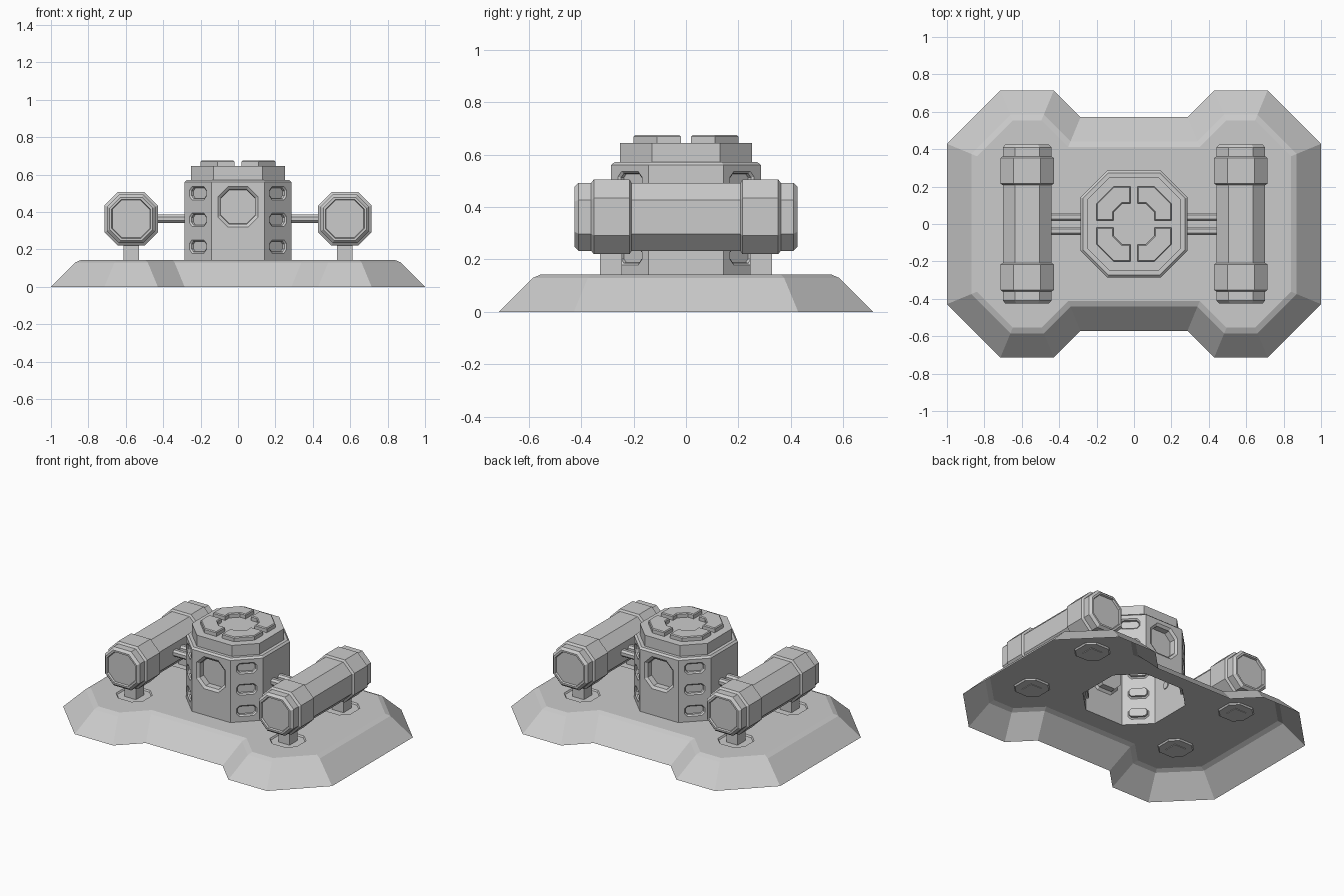
import bpy, bmesh, math
from mathutils import Matrix, Vector

if "Cube" in bpy.data.objects:
    bpy.data.objects.remove(bpy.data.objects["Cube"])

U = 1 / 7  # layout module
I4 = Matrix.Identity(4)


def sym(q):
    """Mirror a first-quadrant chain into a full counter-clockwise outline."""
    return (q + [(-x, y) for x, y in reversed(q)]
            + [(-x, -y) for x, y in q] + [(x, -y) for x, y in reversed(q)])


def octo(r, c=None):
    c = r / 2 if c is None else c
    return sym([(r, c), (c, r)])


def inset(pts, d):
    """Mitred inward offset of a counter-clockwise outline."""
    out = []
    for i, p in enumerate(pts):
        p, a, b = Vector(p), Vector(pts[i - 1]), Vector(pts[(i + 1) % len(pts)])
        e, f = (p - a).normalized(), (b - p).normalized()
        n, m = Vector((-e.y, e.x)), Vector((-f.y, f.x))
        out.append(tuple(p + (n + m) * (d / (1 + n.dot(m)))))
    return out


def shift(pts, dx, dy):
    return [(x + dx, y + dy) for x, y in pts]


def ring(bm, pts, z, m):
    return [bm.verts.new(m @ Vector((x, y, z))) for x, y in pts]


def stack(bm, levels, m=I4, bottom=False, top=True):
    """Skin a list of (outline, height) levels."""
    loops = [ring(bm, p, z, m) for p, z in levels]
    for a, b in zip(loops, loops[1:]):
        for i in range(len(a)):
            j = (i + 1) % len(a)
            bm.faces.new((a[i], a[j], b[j], b[i]))
    if bottom:
        bm.faces.new(loops[0][::-1])
    if top:
        bm.faces.new(loops[-1])


def panel(bm, outer, holes, m):
    """Flat panel with holes; each hole is (outline, [(inset, depth), ...])."""
    edges = []
    for pts in [outer] + [h[0] for h in holes]:
        vs = ring(bm, pts, 0, m)
        edges += [bm.edges.new((vs[i - 1], vs[i])) for i in range(len(vs))]
    n = m.to_3x3() @ Vector((0, 0, 1))
    res = bmesh.ops.triangle_fill(bm, edges=edges, use_beauty=True, normal=n)
    for f in [g for g in res["geom"] if isinstance(g, bmesh.types.BMFace)]:
        f.normal_update()
        if f.normal.dot(n) < 0:
            f.normal_flip()
    for pts, steps in holes:
        if steps:
            stack(bm, [(pts, 0)] + [(inset(pts, d), -z) for d, z in steps], m)


def finish(name, bm):
    bmesh.ops.remove_doubles(bm, verts=bm.verts, dist=1e-4)
    me = bpy.data.meshes.new(name)
    bm.to_mesh(me)
    bm.free()
    ob = bpy.data.objects.new(name, me)
    bpy.context.collection.objects.link(ob)
    return ob


# Base: open-bottomed sloped shell with tower opening and four foot sockets
bm = bmesh.new()
plan = sym([(7 * U, 3 * U), (5 * U, 5 * U), (3 * U, 5 * U), (2 * U, 4 * U)])
rim = inset(plan, 0.16)
stack(bm, [(plan, 0), (inset(plan, 0.13), 0.13), (rim, U)], top=False)
sockets = [(shift(octo(0.1), sx * 4 * U, sy * 2 * U), [(0.006, 0.01)])
           for sx in (-1, 1) for sy in (-1, 1)]
panel(bm, rim, [(octo(2 * U), [])] + sockets, Matrix.Translation((0, 0, U)))
finish("base_shell", bm)

# Tower: eight wall panels, recessed ports front and back, slots on the diagonals
bm = bmesh.new()
z0, z1 = U, 0.56
zc, hh = (z0 + z1) / 2, (z1 - z0) / 2
to_wall = Matrix(((0, 0, 1, 0), (1, 0, 0, 0), (0, 1, 0, 0), (0, 0, 0, 1)))
slot = sym([(0.064, 0.016), (0.045, 0.036)])
for k in range(8):
    diagonal = k % 2 == 1
    d, w = (1.5 * U * math.sqrt(2), U / math.sqrt(2)) if diagonal else (2 * U, U)
    m = (Matrix.Rotation(k * math.pi / 4, 4, 'Z')
         @ Matrix.Translation((d, 0, zc)) @ to_wall)
    holes = []
    if diagonal:
        holes = [(shift(slot, 0, z - zc), [(0.008, 0.008), (0.009, 0.022)])
                 for z in (0.215, 0.358, 0.5)]
    elif k in (2, 6):
        holes = [(shift(octo(0.108), 0, 0.427 - zc), [(0.016, 0.012), (0.018, 0.05)])]
    panel(bm, [(-w, -hh), (w, -hh), (w, hh), (-w, hh)], holes, m)
# Tower roof and upper tier
stack(bm, [(octo(2 * U), z1), (octo(0.274), 4 * U), (octo(0.252, 0.13), 4 * U),
           (octo(0.252, 0.13), 0.645)])
finish("tower", bm)

# Four raised corner blocks on the roof
bm = bmesh.new()
block = [(0.2, 0.02), (0.2, 0.11), (0.11, 0.2), (0.02, 0.2),
         (0.02, 0.11), (0.063, 0.11), (0.11, 0.063), (0.11, 0.02)]
for k in range(4):
    stack(bm, [(block, 0.643), (block, 0.669), (inset(block, 0.005), 0.675)],
          Matrix.Rotation(k * math.pi / 2, 4, 'Z'), bottom=True)
finish("roof_blocks", bm)

# Side pods: flanged octagonal tanks with recessed ends, plus legs and pipes
half = [(0.13, 0.208), (0.143, 0.216), (0.143, 0.352), (0.13, 0.362),
        (0.13, 0.41), (0.115, 0.426), (0.104, 0.426), (0.1, 0.414)]
profile = [(r, -y) for r, y in reversed(half)] + half
square = [(0.042, -0.042), (0.042, 0.042), (-0.042, 0.042), (-0.042, -0.042)]
for side, sx in (("left", -1), ("right", 1)):
    bm = bmesh.new()
    m = (Matrix.Translation((sx * 4 * U, 0, 0.363))
         @ Matrix.Rotation(-math.pi / 2, 4, 'X'))
    stack(bm, [(octo(r), y) for r, y in profile], m, bottom=True)
    finish(side + "_pod", bm)

    bm = bmesh.new()
    for sy in (-1, 1):
        stack(bm, [(square, 0.129), (square, 0.24)],
              Matrix.Translation((sx * 4 * U, sy * 2 * U, 0)), bottom=True)
    finish(side + "_legs", bm)

    bm = bmesh.new()
    for y in (-0.038, 0.038):
        m = (Matrix.Translation((0, y, 0.363))
             @ Matrix.Rotation(sx * math.pi / 2, 4, 'Y'))
        stack(bm, [(octo(0.022, 0.01), 0.28), (octo(0.022, 0.01), 0.45)], m, bottom=True)
    finish(side + "_pipes", bm)
